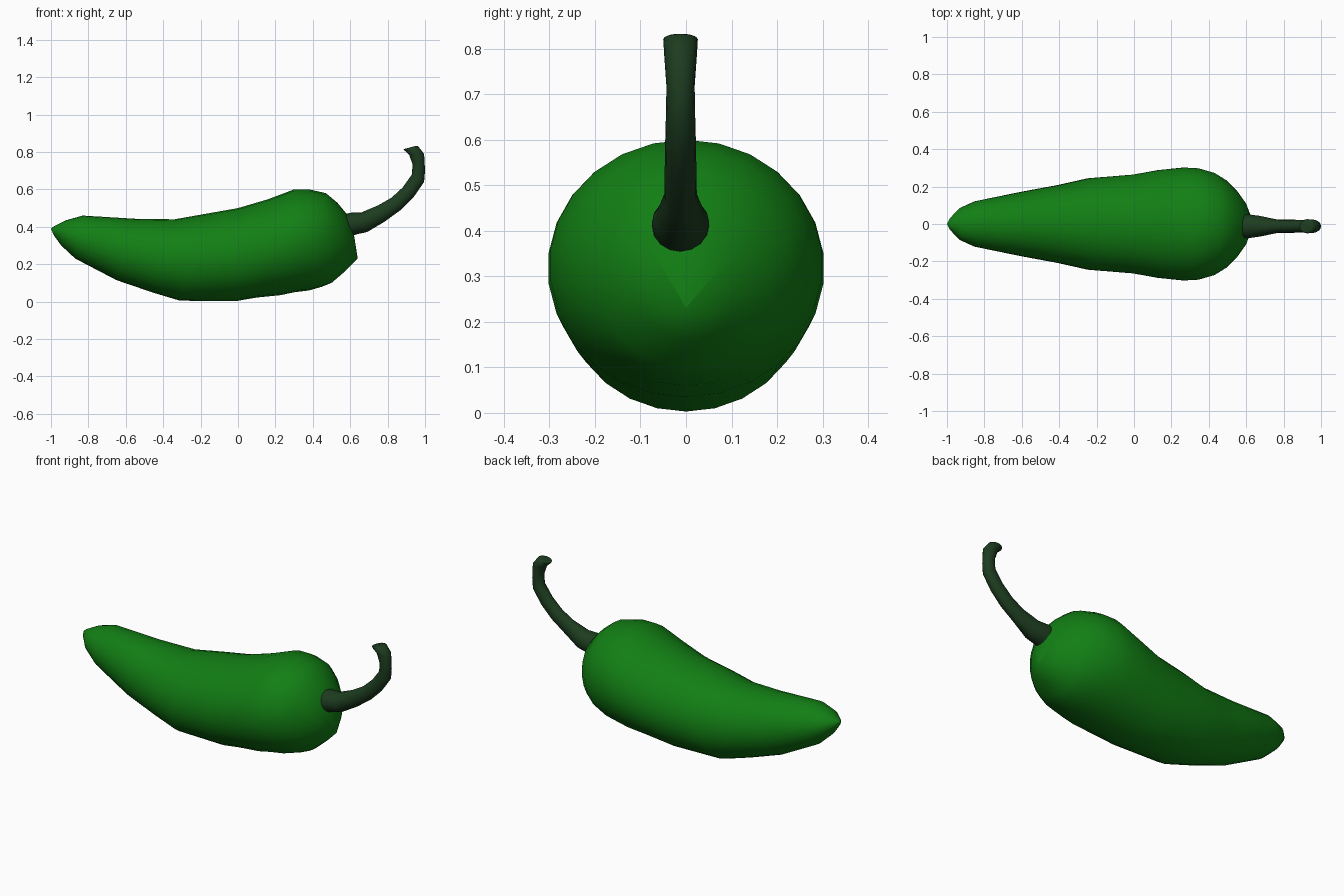
import bpy, bmesh, math

if "Cube" in bpy.data.objects:
    bpy.data.objects.remove(bpy.data.objects["Cube"])


def loft(name, rings, sides, y0, color):
    """Skin elliptical rings given as (top x, top z, bottom x, bottom z, half width)."""
    bm = bmesh.new()
    loops = []
    for tx, tz, bx, bz, w in rings:
        cx, cz = (tx + bx) / 2, (tz + bz) / 2
        hx, hz = (tx - bx) / 2, (tz - bz) / 2
        loop = []
        for i in range(sides):
            a = 2 * math.pi * i / sides
            c, s = math.cos(a), math.sin(a)
            loop.append(bm.verts.new((cx + hx * c, y0 + w * s, cz + hz * c)))
        loops.append(loop)
    for a, b in zip(loops, loops[1:]):
        for i in range(sides):
            j = (i + 1) % sides
            bm.faces.new((a[i], a[j], b[j], b[i]))
    bm.faces.new(loops[0])
    bm.faces.new(loops[-1])
    bmesh.ops.remove_doubles(bm, verts=bm.verts, dist=0.0005)
    bmesh.ops.recalc_face_normals(bm, faces=bm.faces)
    mesh = bpy.data.meshes.new(name)
    bm.to_mesh(mesh)
    bm.free()
    obj = bpy.data.objects.new(name, mesh)
    bpy.context.collection.objects.link(obj)
    mat = bpy.data.materials.new(name + "_color")
    mat.diffuse_color = color
    mat.use_nodes = True
    mat.node_tree.nodes["Principled BSDF"].inputs["Base Color"].default_value = mat.diffuse_color
    mesh.materials.append(mat)
    bpy.ops.object.select_all(action='DESELECT')
    obj.select_set(True)
    bpy.context.view_layer.objects.active = obj
    bpy.ops.object.shade_smooth_by_angle(angle=math.radians(50))
    return obj


# Pepper body, from the pointed tip to the blunt shoulder
loft("pepper_body", [
    (-1.0, .39, -1.0, .389, .0002),
    (-.985, .402, -.985, .355, .03),
    (-.92, .435, -.945, .30, .085),
    (-.83, .46, -.87, .23, .122),
    (-.55, .443, -.65, .115, .173),
    (-.34, .44, -.46, .05, .21),
    (-.17, .47, -.31, .005, .246),
    (0, .50, -.01, .003, .266),
    (.16, .547, .10, .022, .29),
    (.30, .60, .23, .035, .304),
    (.38, .60, .30, .05, .30),
    (.47, .58, .38, .06, .275),
    (.53, .53, .45, .08, .235),
    (.58, .47, .50, .10, .185),
    (.615, .39, .57, .16, .115),
    (.64, .231, .64, .23, .0002),
], 26, 0, (.006, .21, .007, 1))

# Curved stem with a flared foot
loft("stem", [
    (.54, .46, .58, .34, .062),
    (.60, .475, .635, .36, .063),
    (.66, .477, .69, .372, .055),
    (.75, .515, .78, .425, .036),
    (.82, .555, .87, .49, .035),
    (.88, .61, .94, .56, .034),
    (.93, .68, .995, .64, .032),
    (.933, .735, 1.0, .70, .031),
    (.915, .785, .995, .79, .036),
    (.888, .81, .962, .832, .038),
    (.885, .815, .952, .833, .034),
], 16, -.012, (.012, .045, .014, 1))
